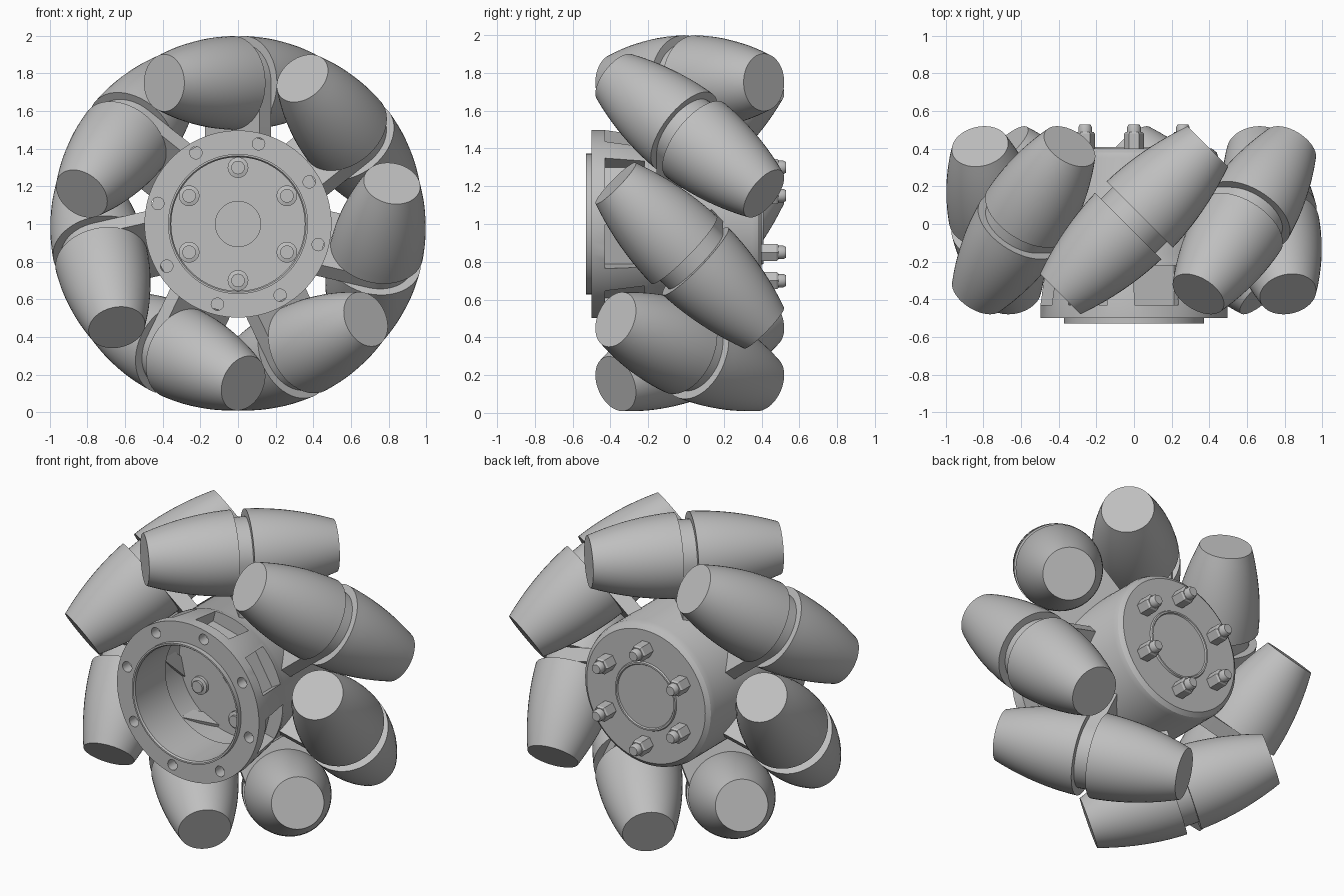
import bpy, bmesh, math
from mathutils import Matrix

cube = bpy.data.objects.get("Cube")
if cube:
    bpy.data.objects.remove(cube, do_unlink=True)

grey = bpy.data.materials.new("satin grey")
grey.use_nodes = True
colour = (0.52, 0.52, 0.52, 1)
grey.diffuse_color = colour
grey.node_tree.nodes["Principled BSDF"].inputs["Base Color"].default_value = colour

CENTRE = Matrix.Translation((0, 0, 1))


def around(degrees, radius=0, y=0):
    """Place something on the wheel, turned clockwise from the top."""
    return (CENTRE @ Matrix.Rotation(math.radians(degrees), 4, 'Y')
            @ Matrix.Translation((0, y, radius)))


def make(name, bm, matrix=CENTRE):
    bmesh.ops.recalc_face_normals(bm, faces=bm.faces)
    mesh = bpy.data.meshes.new(name)
    bm.to_mesh(mesh)
    bm.free()
    finish(mesh)
    mesh.materials.append(grey)
    obj = bpy.data.objects.new(name, mesh)
    obj.matrix_world = matrix
    bpy.context.collection.objects.link(obj)
    return obj


def finish(mesh):
    for p in mesh.polygons:
        p.use_smooth = True
    mesh.set_sharp_from_angle(angle=math.radians(30))


def lathe(name, profile, matrix=CENTRE, steps=48):
    """Spin (radius, y) points around the y axis."""
    bm = bmesh.new()
    verts = [bm.verts.new((r, y, 0)) for r, y in profile]
    edges = [bm.edges.new(pair) for pair in zip(verts, verts[1:])]
    bmesh.ops.spin(bm, geom=verts + edges, cent=(0, 0, 0), axis=(0, 1, 0),
                   angle=math.tau, steps=steps)
    bmesh.ops.remove_doubles(bm, verts=bm.verts, dist=1e-4)
    return make(name, bm, matrix)


def cut(target, bm):
    cutter = make("cutter", bm)
    cutter.hide_render = True
    mod = target.modifiers.new("cut", 'BOOLEAN')
    mod.operation = 'DIFFERENCE'
    mod.solver = 'EXACT'
    mod.object = cutter
    bpy.context.view_layer.objects.active = target
    bpy.ops.object.modifier_apply(modifier=mod.name)
    bpy.data.objects.remove(cutter, do_unlink=True)


# Hub: hollow from the front, closed at the back
hub = lathe("hub", [
    (0, 0.3), (0.12, 0.3), (0.12, 0), (0.41, 0), (0.41, -0.2), (0.355, -0.22),
    (0.355, -0.52), (0.362, -0.53), (0.372, -0.53), (0.372, -0.5), (0.497, -0.5),
    (0.497, -0.43), (0.465, -0.2), (0.45, -0.16), (0.45, 0.35), (0.44, 0.38),
    (0.415, 0.4), (0.215, 0.4), (0.21, 0.41), (0.2, 0.41), (0.195, 0.402), (0, 0.402)],
    steps=96)

# Pockets behind the flange, then bolt holes through it
pockets, holes = bmesh.new(), bmesh.new()
for k in range(8):
    turn = Matrix.Rotation(math.radians(14.4 + 45 * k), 4, 'Y')
    bmesh.ops.create_cube(pockets, size=1, matrix=turn
                          @ Matrix.Translation((0, -0.325, 0.485))
                          @ Matrix.Diagonal((0.24, 0.21, 0.2, 1)))
    bmesh.ops.create_cone(holes, cap_ends=True, segments=20, radius1=0.033,
                          radius2=0.033, depth=0.2,
                          matrix=turn @ Matrix.Translation((0, -0.5, 0.44))
                          @ Matrix.Rotation(math.pi / 2, 4, 'X'))
cut(hub, pockets)
cut(hub, holes)
finish(hub.data)

# Bolts: hex nut and domed tip at the back, round head in the bore
for k in range(6):
    spot = around(60 * k, 0.3)
    lathe(f"nut_{k}", [(0, 0.39), (0.052, 0.39), (0.052, 0.48), (0.044, 0.49),
                       (0, 0.49)], spot, 6)
    lathe(f"bolt_tip_{k}", [(0, 0.48), (0.036, 0.48), (0.036, 0.515),
                            (0.028, 0.53), (0, 0.53)], spot, 20)
    lathe(f"bolt_head_{k}", [(0, 0.01), (0.055, 0.01), (0.055, -0.02),
                             (0.036, -0.025), (0.036, -0.04), (0, -0.04)], spot, 24)

# Rollers: two barrel halves at 45 degrees, held by a round-ended arm between them
GAP, HALF = 0.043, 0.555


def barrel(side):
    ts = [GAP + (HALF - GAP) * i / 10 for i in range(11)]
    side_line = [(0.25 - 0.318 * t * t, side * t) for t in ts]
    return [(0, side * GAP)] + side_line + [(0, side * HALF)]


def arm(name, matrix):
    bm = bmesh.new()
    width = 0.205
    outline = [(width * math.cos(math.pi * i / 24), width * math.sin(math.pi * i / 24))
               for i in range(25)] + [(-width, -0.36), (width, -0.36)]
    face = bm.faces.new([bm.verts.new((x, -GAP, z)) for x, z in outline])
    grown = bmesh.ops.extrude_face_region(bm, geom=[face])["geom"]
    bmesh.ops.translate(bm, vec=(0, 2 * GAP, 0),
                        verts=[v for v in grown if isinstance(v, bmesh.types.BMVert)])
    make(name, bm, matrix)


for k in range(7):
    place = around(360 * k / 7, 0.75, 0.02) @ Matrix.Rotation(math.radians(-45), 4, 'Z')
    lathe(f"roller_front_{k}", barrel(-1), place)
    lathe(f"roller_back_{k}", barrel(1), place)
    arm(f"roller_arm_{k}", place)
